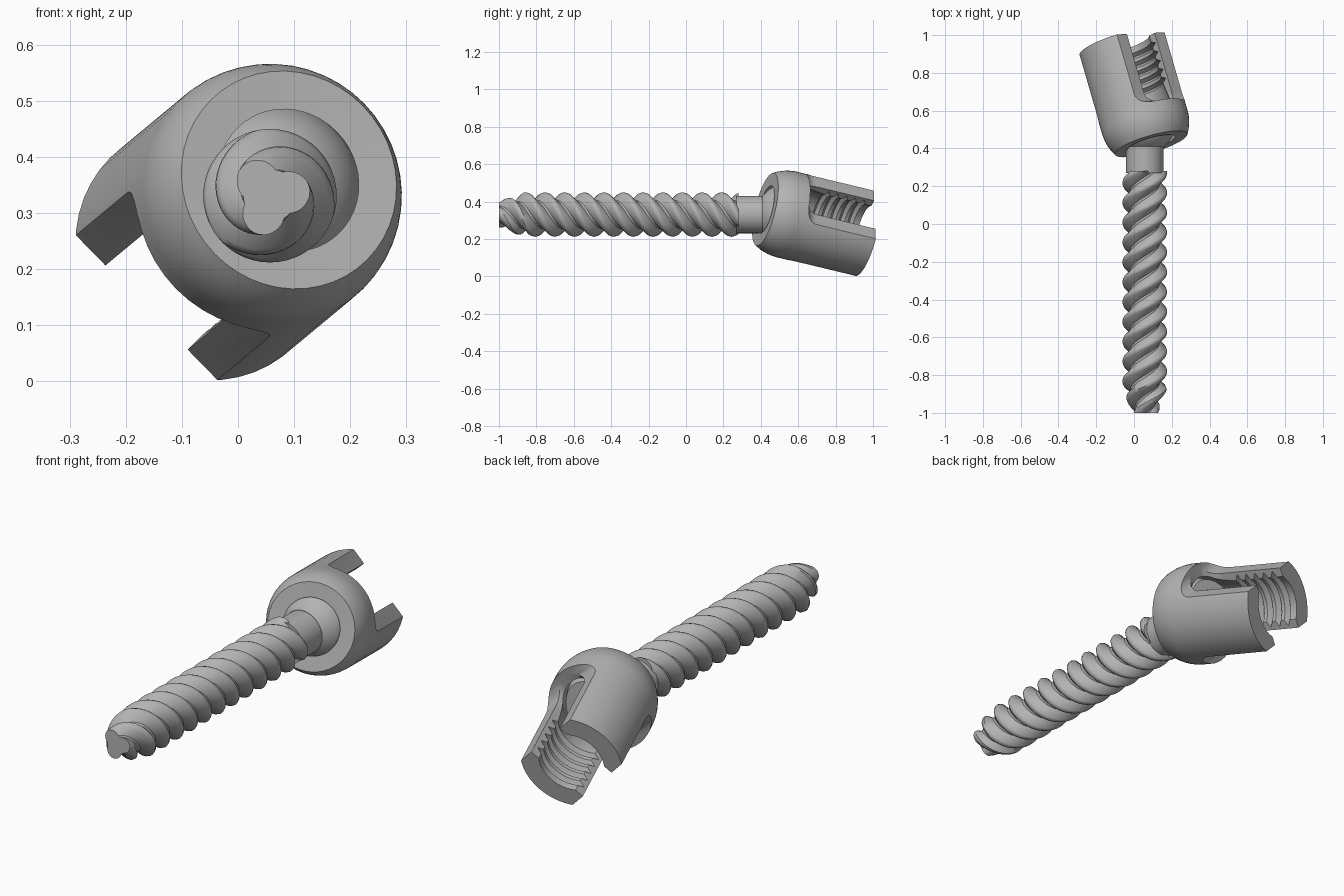
import bpy, bmesh, math
from mathutils import Matrix, Vector

if "Cube" in bpy.data.objects:
    bpy.data.objects.remove(bpy.data.objects["Cube"])

steel = bpy.data.materials.new("brushed grey metal")
steel.use_nodes = True
GREY = (0.45, 0.45, 0.45, 1)
steel.diffuse_color = GREY
steel.node_tree.nodes["Principled BSDF"].inputs["Base Color"].default_value = GREY

# Frames: the shank runs along y, the receiver head is tilted about the ball centre
CENTRE = Vector((0.057, 0.54, 0.331))
shank_frame = Matrix.Translation(CENTRE) @ Matrix.Rotation(-math.pi / 2, 4, "X")
axis = Vector((-0.271, 0.936, -0.225)).normalized()
across = Vector((0.7, 0, -0.7))
across = (across - across.dot(axis) * axis).normalized()
through = axis.cross(across)
head_frame = Matrix.Translation(CENTRE) @ Matrix((across, through, axis)).transposed().to_4x4()


def finish(bm, name, frame, angle=35):
    bmesh.ops.recalc_face_normals(bm, faces=bm.faces)
    mesh = bpy.data.meshes.new(name)
    bm.to_mesh(mesh)
    bm.free()
    obj = bpy.data.objects.new(name, mesh)
    bpy.context.collection.objects.link(obj)
    obj.matrix_world = frame
    mesh.materials.append(steel)
    smooth(obj, angle)
    return obj


def smooth(obj, angle=35):
    bpy.ops.object.select_all(action="DESELECT")
    bpy.context.view_layer.objects.active = obj
    obj.select_set(True)
    bpy.ops.object.shade_smooth_by_angle(angle=math.radians(angle))


def lathe(name, profile, frame, closed=False, sides=48):
    bm = bmesh.new()
    verts = [bm.verts.new((r, 0, z)) for r, z in profile]
    pairs = list(zip(verts, verts[1:] + verts[:1]))
    edges = [bm.edges.new(p) for p in (pairs if closed else pairs[:-1])]
    bmesh.ops.spin(bm, geom=verts + edges, axis=(0, 0, 1), cent=(0, 0, 0),
                   angle=math.tau, steps=sides, use_merge=True)
    bmesh.ops.remove_doubles(bm, verts=bm.verts, dist=1e-5)
    return finish(bm, name, frame)


def prism(name, outline, direction, frame):
    bm = bmesh.new()
    face = bm.faces.new([bm.verts.new(p) for p in outline])
    out = bmesh.ops.extrude_face_region(bm, geom=[face])
    moved = [v for v in out["geom"] if isinstance(v, bmesh.types.BMVert)]
    bmesh.ops.translate(bm, verts=moved, vec=direction)
    return finish(bm, name, frame)


def cut(obj, cutter):
    mod = obj.modifiers.new("cut", "BOOLEAN")
    mod.operation, mod.solver, mod.object = "DIFFERENCE", "EXACT", cutter
    bpy.context.view_layer.update()
    bpy.context.view_layer.objects.active = obj
    bpy.ops.object.modifier_apply(modifier=mod.name)
    bpy.data.objects.remove(cutter)


def arc(radius, a, b, n, cx=0, cz=0):
    steps = [math.radians(a + (b - a) * i / n) for i in range(n + 1)]
    return [(cx + radius * math.cos(t), cz + radius * math.sin(t)) for t in steps]


# Threaded shank: a three-start thread profile swept round, tapered at the tip
PITCH, STARTS, SIDES = 0.105, 3, 48
TIP, TOP = -1.0, 0.28
ridge = [(0, 0.078), (0.014, 0.078), (0.045, 0.114), (0.06, 0.119), (0.075, 0.114)]
rows = [(k * PITCH + y, r) for k in range(-12, 9) for y, r in ridge]
bm = bmesh.new()
grid = []
for i in range(SIDES):
    t = math.tau * i / SIDES
    column = []
    for y, r in rows:
        y -= PITCH * STARTS * i / SIDES
        r *= min(1, max(0.6, 0.6 + 0.4 * (y - TIP) / 0.13))
        column.append(bm.verts.new((CENTRE.x + r * math.cos(t), y, CENTRE.z + r * math.sin(t))))
    grid.append(column)
shift = STARTS * len(ridge)
for i in range(SIDES):
    for j in range(len(rows) - 1):
        skip = shift if i == SIDES - 1 else 0
        if j + 1 + skip < len(rows):
            # The last column meets the first one, one full lead further back
            a, b = grid[i], grid[(i + 1) % SIDES]
            bm.faces.new((a[j], a[j + 1], b[j + 1 - skip], b[j - skip])) if j >= skip else None
for y, side in ((TIP, -1), (TOP, 1)):
    geom = bm.verts[:] + bm.edges[:] + bm.faces[:]
    out = bmesh.ops.bisect_plane(bm, geom=geom, plane_co=(0, y, 0), plane_no=(0, side, 0),
                                 clear_outer=True)
    rim = [e for e in out["geom_cut"] if isinstance(e, bmesh.types.BMEdge)]
    bmesh.ops.holes_fill(bm, edges=rim)
finish(bm, "threaded_shank", Matrix.Identity(4), 40)

# Neck and ball, with a six-sided driver socket
neck = [(0, -0.27), (0.1, -0.27), (0.1, -0.13)]
ball = arc(0.165, -52, 38, 12)
ball_head = lathe("neck_and_ball", neck + ball + [(0, ball[-1][1])], shank_frame)
hexagon = [(x, z, 0.02) for x, z in arc(0.08, 0, 300, 5)]
cut(ball_head, prism("socket_cutter", hexagon, (0, 0, 0.3), shank_frame))
smooth(ball_head)

# Receiver head: spherical base, straight wall, seat and threaded bore
END = 0.445
outer = arc(0.235, -32, 0, 8) + [(0.235, END)]
bore = [(0.15, END)]
for k in range(5):
    z = END - 0.035 - k * 0.05
    bore += [(0.15, z), (0.172, z - 0.016), (0.15, z - 0.032)]
seat = arc(0.178, 25, -43, 10)
receiver = lathe("receiver_head", outer + bore + seat, head_frame, closed=True)

# Rod slot with rounded lower corners, running through the head
slot = [(-0.105, 0.6)] + arc(0.07, 180, 270, 6, -0.035, 0.115)
slot += arc(0.07, 270, 360, 6, 0.035, 0.115) + [(0.105, 0.6)]
cut(receiver, prism("slot_cutter", [(x, -0.5, z) for x, z in slot], (0, 1, 0), head_frame))

# Flats beside both slot mouths, with a curved run-out
for side in (-1, 1):
    flat = [(0.15, 0.6)] + arc(0.06, 180, 270, 6, 0.21, 0.105) + [(0.4, 0.045), (0.4, 0.6)]
    outline = [(-0.5, side * y, z) for y, z in flat]
    cut(receiver, prism("flat_cutter", outline, (1, 0, 0), head_frame))
smooth(receiver)
